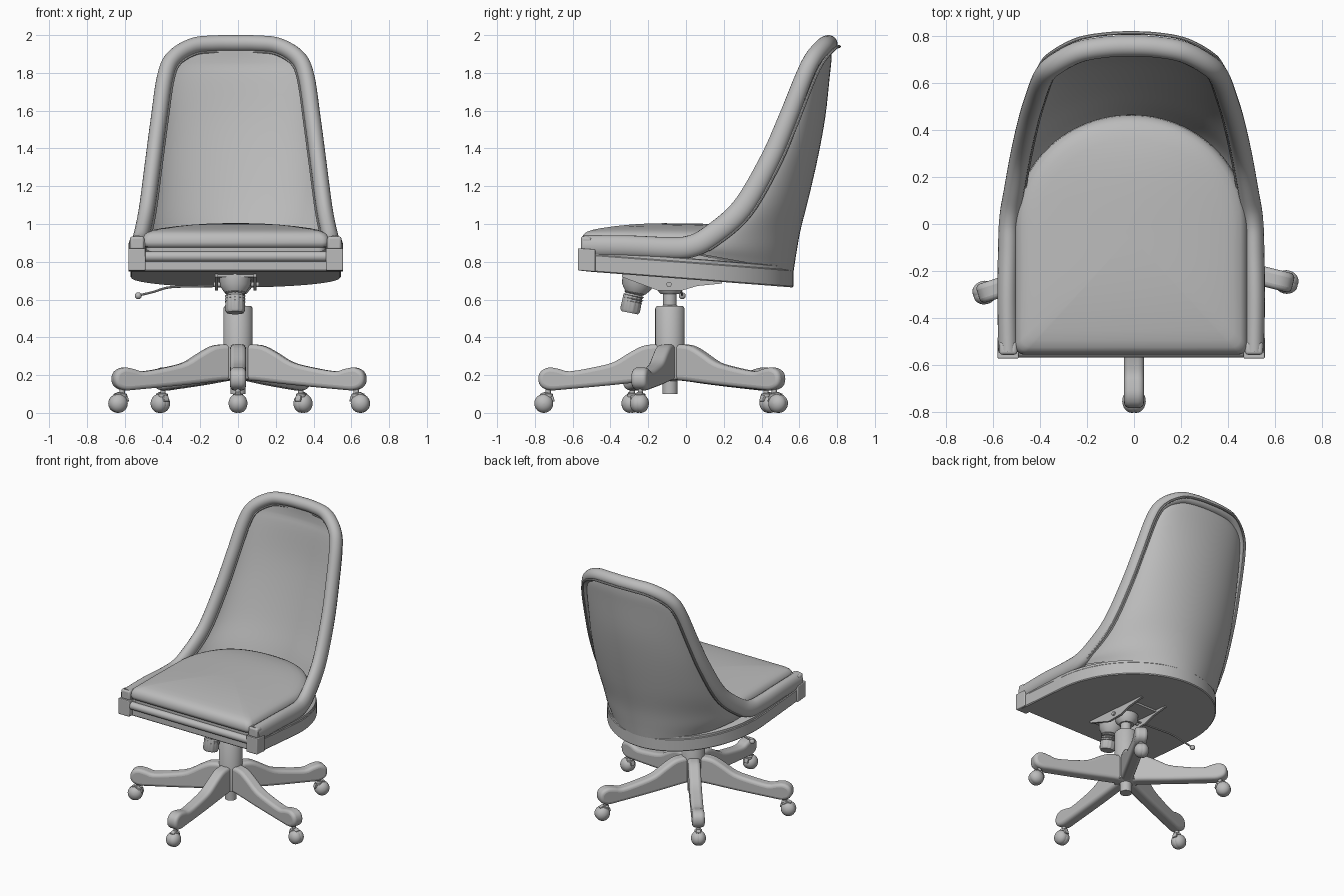
import bpy, bmesh, math
from mathutils import Vector, Matrix

if "Cube" in bpy.data.objects:
    bpy.data.objects.remove(bpy.data.objects["Cube"])

grey = bpy.data.materials.new("plain grey")
grey.diffuse_color = (0.5, 0.5, 0.5, 1)
grey.use_nodes = True
grey.node_tree.nodes["Principled BSDF"].inputs["Base Color"].default_value = grey.diffuse_color
CY = -0.085          # column axis in y
TILT = 0.077         # seat falls towards the back


def add(name, verts, faces, bevel=0, angle=35):
    me = bpy.data.meshes.new(name)
    me.from_pydata([tuple(v) for v in verts], [], faces)
    bm = bmesh.new()
    bm.from_mesh(me)
    bmesh.ops.remove_doubles(bm, verts=bm.verts, dist=1e-5)
    bmesh.ops.recalc_face_normals(bm, faces=bm.faces)
    bm.to_mesh(me)
    bm.free()
    ob = bpy.data.objects.new(name, me)
    bpy.context.collection.objects.link(ob)
    me.materials.append(grey)
    if bevel:
        m = ob.modifiers.new("round", 'BEVEL')
        m.width, m.segments, m.limit_method = bevel, 4, 'ANGLE'
    bpy.ops.object.select_all(action='DESELECT')
    ob.select_set(True)
    bpy.context.view_layer.objects.active = ob
    bpy.ops.object.shade_smooth_by_angle(angle=math.radians(angle))
    return ob


def loft(name, rings, caps=True, **kw):
    n = len(rings[0])
    verts = [p for r in rings for p in r]
    faces = [(i*n + j, i*n + (j+1) % n, (i+1)*n + (j+1) % n, (i+1)*n + j)
             for i in range(len(rings)-1) for j in range(n)]
    if caps:
        faces += [tuple(range(n)), tuple(range(len(verts)-n, len(verts)))]
    return add(name, verts, faces, **kw)


def lathe(name, profile, origin, axis=(0, 0, 1), n=32, **kw):
    q = Vector((0, 0, 1)).rotation_difference(Vector(axis))
    o = Vector(origin)
    return loft(name, [[o + q @ Vector((r*math.cos(k*math.tau/n), r*math.sin(k*math.tau/n), h))
                        for k in range(n)] for r, h in profile], **kw)


def ball(name, c, r, axis=(0, 0, 1), squash=1):
    return lathe(name, [(r*math.sin(a*math.pi/12)+1e-4, -r*squash*math.cos(a*math.pi/12))
                        for a in range(13)], c, axis, n=24)


def box(name, lo, hi, bevel=0, tilt=0.0):
    v = [(x, y, z - tilt*y) for x in (lo[0], hi[0]) for y in (lo[1], hi[1]) for z in (lo[2], hi[2])]
    return add(name, v, [(0, 1, 3, 2), (4, 5, 7, 6), (0, 1, 5, 4), (2, 3, 7, 6), (0, 2, 6, 4), (1, 3, 7, 5)], bevel)


def prism(name, prof, half, mat, bevel=0):
    n = len(prof)
    v = [mat @ Vector((r, s*half, z)) for s in (-1, 1) for r, z in prof]
    f = [tuple(range(n)), tuple(range(n, 2*n))] + [(i, (i+1) % n, n+(i+1) % n, n+i) for i in range(n)]
    return add(name, v, f, bevel)


def smooth(pts, k=6):
    p = [Vector(q) for q in pts]
    p = [2*p[0]-p[1]] + p + [2*p[-1]-p[-2]]
    out = []
    for i in range(1, len(p)-2):
        a, b, c, d = p[i-1:i+3]
        for s in range(k):
            t = s/k
            out.append(0.5*(2*b + (c-a)*t + (2*a-5*b+4*c-d)*t*t + (3*b-a-3*c+d)*t**3))
    return out + [p[-2]]


def sweep(name, path, a, b, dn=0, dv=0, n=20, slim=0):
    rings = []
    for i, p in enumerate(path):
        t = (path[min(i+1, len(path)-1)] - path[max(i-1, 0)]).normalized()
        v = Vector((0, -0.88, 0.47))
        v = (v - v.dot(t)*t).normalized()
        w = t.cross(v)
        c = p + w*dn + v*dv
        bb = b - slim*min(1, max(0, (p.z-1)/.8))
        rings.append([c + w*a*math.cos(k*math.tau/n) + v*bb*math.sin(k*math.tau/n) for k in range(n)])
    return loft(name, rings)


def outline(w, yf, ys, yb, r=0.04):
    """D shape: square front with small round corners, elliptical back."""
    half = [(w-r+r*math.sin(a*math.pi/12), yf+r-r*math.cos(a*math.pi/12)) for a in range(7)]
    half += [(w, yf+r+(ys-yf-r)*k/6) for k in range(1, 6)]
    half += [(w*math.cos(a*math.pi/48), ys+(yb-ys)*math.sin(a*math.pi/48)) for a in range(25)]
    return half + [(-x, y) for x, y in reversed(half[:-1])]


# rounded rail: along the seat sides, up and over the back
half = [(.522, -.545, .882), (.526, -.3, .88), (.523, -.1, .872), (.518, .02, .88), (.5, .13, .935), (.47, .295, 1.08),
        (.437, .44, 1.33), (.408, .535, 1.55), (.374, .625, 1.78), (.328, .675, 1.88), (.225, .73, 1.942), (.11, .752, 1.955)]
full = half + [(0, .757, 1.956)] + [(-x, y, z) for x, y, z in reversed(half)]
path = smooth(full)
seat_parts = [sweep("back_rail", path, .043, .059, slim=.013)]
upper = [p for p in path if p.y > .08]
seat_parts.append(sweep("inner_piping", upper, .007, .007, dn=-.045, dv=-.008, n=8))
seat_parts.append(sweep("outer_piping", upper, .008, .008, dn=.012, dv=-.056, n=8, slim=0))

# curved back shell between the rails, outer and inner skin
mids = [(0, .57, .75), (0, .585, .85), (0, .607, .97), (0, .65, 1.14), (0, .70, 1.36),
        (0, .738, 1.57), (0, .762, 1.79), (0, .77, 1.87), (0, .77, 1.93)]
rings = []
for i, (p, m) in enumerate(zip(smooth(half[2:11], 4), smooth(mids, 4))):
    skin = .12 - .085*min(1, i/26)
    ring = []
    for d, order in ((0, range(33)), (skin, range(31, 0, -1))):
        for k in order:
            a = k*math.pi/32
            s = math.sin(a)
            ring.append((p.x*math.cos(a)*(1-d*s*.5), p.y+(m.y-d-p.y)*s, p.z+(m.z-p.z)*s))
    rings.append(ring)
seat_parts.append(loft("back_shell", rings, caps=False))

# domed seat cushion
rings = []
for inset, z in ((.02, .80), (.02, .868), (.005, .874), (0, .895), (.004, .918), (.014, .936), (.03, .947), (.06, .954),
                 (.1, .957), (.18, .958), (.26, .958), (.34, .958), (.42, .958), (.485, .958)):
    f = 1 - inset/.495
    ring = []
    for x, y in outline(.495, -.555, .0, .465):
        x, y = x*f, (y+.05)*f-.05
        dome = .045*(1-(x/.5)**2)*(1-((y+.05)/.52)**4) if z > .9 else 0
        ring.append((x, y, z + dome - .015*y))
    rings.append(ring)
seat_parts.append(loft("seat_cushion", rings, angle=60))

# tilted seat frame
rings = []
for f, z in ((.99, .708), (1, .714), (1, .795), (.992, .80), (.992, .816), (.97, .82)):
    rings.append([(x*f, y*f, z-TILT*y) for x, y in outline(.557, -.535, -.1, .568, .01)])
seat_parts.append(loft("seat_frame", rings))
seat_parts.append(lathe("front_moulding", [(.027, -.48), (.027, .48)], (0, -.54, .828), (1, 0, 0)))
for s in (-1, 1):
    x0, x1 = sorted((s*.478, s*.568))
    seat_parts.append(box("front_corner_block", (x0, -.572, .71), (x1, -.48, .828), .006, TILT))
    x0, x1 = sorted((s*.484, s*.56))
    seat_parts.append(box("rail_end_post", (x0, -.556, .82), (x1, -.5, .893), .014, TILT))
for ob in seat_parts:
    ob.data.transform(Matrix.Translation((-.012, 0, 0)))

# five-arm base
prof = smooth([(0, 0, .362), (.09, 0, .362), (.15, 0, .352), (.22, 0, .315), (.30, 0, .268), (.40, 0, .242),
               (.53, 0, .22), (.585, 0, .232), (.64, 0, .24), (.683, 0, .22), (.697, 0, .18), (.683, 0, .14),
               (.635, 0, .12), (.55, 0, .125), (.3, 0, .148), (.1, 0, .17), (0, 0, .175)], 3)
prof = [(p.x, p.z) for p in prof]
for deg in (-90, -14, 59, 128, 198):
    rot = Matrix.Translation((0, CY, 0)) @ Matrix.Rotation(math.radians(deg), 4, 'Z')
    prism("base_arm", prof, .042, rot, .022)
    # ball caster with stem and hood
    side = rot.to_3x3() @ Vector((0, 1, 0))
    for s in (-1, 1):
        ball("caster_wheel", rot @ Vector((.668, s*.008, .05)), .05, side, .84)
    lathe("caster_stem", [(.026, .085), (.026, .1), (.014, .105), (.014, .135)], rot @ Vector((.645, 0, 0)), n=16)
    hood = [(.61, .06), (.617, .088), (.637, .106), (.665, .11), (.69, .1), (.67, .06)]
    prism("caster_hood", hood, .016, rot, .004)

# column and piston
lathe("column", [(.04, .10), (.04, .17), (.078, .18), (.078, .553), (.07, .565), (.04, .567),
                 (.036, .57), (.036, .70)], (0, CY, 0))

# tilt mechanism under the seat
plate = [(-.34, .742), (.19, .705), (.19, .685), (.06, .672), (-.02, .648), (-.15, .648), (-.22, .675), (-.34, .72)]
for x in (-.115, .09):
    prism("mechanism_plate", plate, .008, Matrix.Translation((x, 0, 0)) @ Matrix.Rotation(math.pi/2, 4, 'Z'))
box("mechanism_top", (-.12, -.33, .695), (.095, .1, .71), 0, TILT)
lathe("mechanism_hub", [(.05, .63), (.075, .66), (.08, .71)], (-.005, CY, 0))
lathe("pivot_pin", [(.014, -.13), (.014, .11)], (0, -.09, .68), (1, 0, 0), n=16)
axis = Vector((0, -.2, -1)).normalized()
lathe("knob_cup", [(.085, -.02), (.08, .03), (.055, .065), (.03, .07)], (-.015, -.255, .70), axis)
lathe("tension_spring", [(.042 if k % 2 else .055, .04+k*.008) for k in range(9)], (-.015, -.262, .69), axis)
n = 36
q = Vector((0, 0, 1)).rotation_difference(axis)
loft("tension_knob", [[Vector((-.015, -.278, .632)) + q @ Vector((
    r*g*math.cos(k*math.tau/n), r*g*math.sin(k*math.tau/n), h)) for k in range(n) for g in [.93 if k % 3 == 0 else 1]]
    for r, h in ((.042, 0), (.052, .012), (.054, .09), (.045, .104))])

# height lever
sweep("height_lever", smooth([(-.06, -.06, .672), (-.2, -.05, .67), (-.36, -.035, .665), (-.45, -.025, .64), (-.525, -.02, .622)]),
      .006, .006, n=10)
ball("lever_tip", (-.528, -.02, .62), .018)
